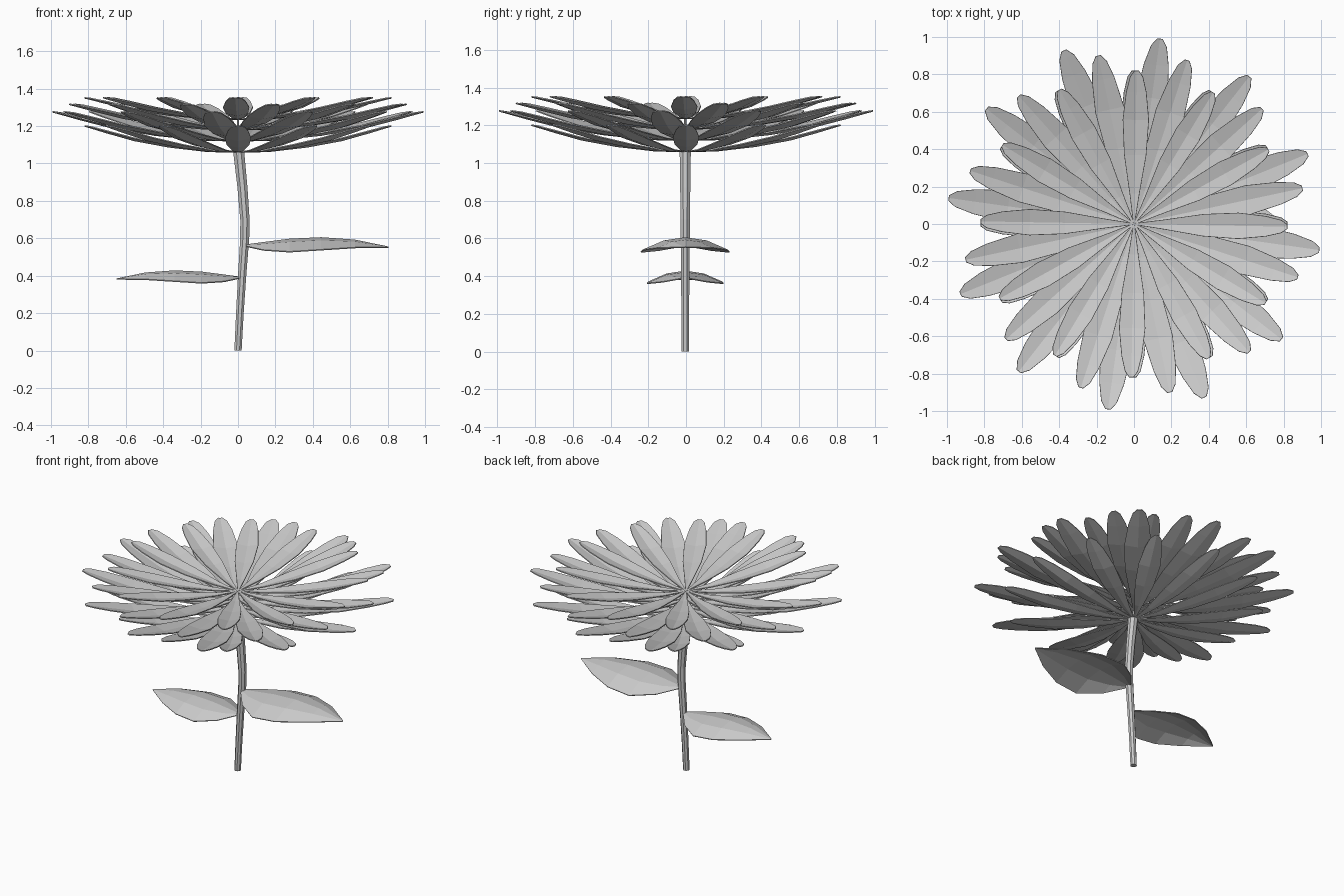
import bpy
import bmesh
import math
from mathutils import Matrix, Vector

cube = bpy.data.objects.get("Cube")
if cube:
    bpy.data.objects.remove(cube, do_unlink=True)

grey = bpy.data.materials.new("plain_grey")
grey.use_nodes = True
colour = (0.6, 0.6, 0.6, 1)
grey.diffuse_color = colour
grey.node_tree.nodes["Principled BSDF"].inputs["Base Color"].default_value = colour


def finish(name, bm, thickness=0):
    bmesh.ops.recalc_face_normals(bm, faces=bm.faces)
    mesh = bpy.data.meshes.new(name)
    bm.to_mesh(mesh)
    bm.free()
    mesh.materials.append(grey)
    obj = bpy.data.objects.new(name, mesh)
    bpy.context.collection.objects.link(obj)
    if thickness:
        mod = obj.modifiers.new("thickness", "SOLIDIFY")
        mod.thickness = thickness
        mod.offset = 0
    return obj


def blade(bm, stations, columns, bend, matrix):
    """Strip along +x from (position, half width, height); bend lifts its sides."""
    widest = max(s[1] for s in stations)
    rows = []
    for x, half, z in stations:
        row = []
        for i in range(columns):
            v = 2 * i / (columns - 1) - 1
            lift = bend * (half / widest) * v * v
            row.append(bm.verts.new(matrix @ Vector((x, v * half, z + lift))))
        rows.append(row)
    for a, b in zip(rows, rows[1:]):
        for i in range(columns - 1):
            bm.faces.new((a[i], b[i], b[i + 1], a[i + 1]))


# Petals: four stacked rings, each with twelve upturned petals
petal_shape = [(0, 0.004, 0), (0.2, 0.032, 0.03), (0.45, 0.072, 0.2),
               (0.68, 0.085, 0.45), (0.86, 0.066, 0.75),
               (0.96, 0.042, 0.93), (1, 0.014, 1)]
# name, reach, base height, rise, turn in degrees
rings = [("lower_petals", 0.82, 1.06, 0.14, 0),
         ("long_petals", 1.0, 1.12, 0.155, 22),
         ("middle_petals", 0.92, 1.18, 0.135, 12),
         ("upper_petals", 0.82, 1.235, 0.115, -1)]
for name, reach, base, rise, turn in rings:
    bm = bmesh.new()
    stations = [(t * reach, w * reach, h * rise) for t, w, h in petal_shape]
    for k in range(12):
        spin = Matrix.Rotation(math.radians(turn + 30 * k), 4, "Z")
        blade(bm, stations, 3, 0.014, Matrix.Translation((0, 0, base)) @ spin)
    finish(name, bm, 0.006)

# Leaves: arched, broad near the stem and pointed at the end
leaf_shape = [(0, 0.03, 0), (0.09, 0.14, 0.012), (0.23, 0.235, 0.03),
              (0.4, 0.225, 0.038), (0.58, 0.14, 0.025), (0.76, 0.004, -0.012)]
for name, x, z, size, turn in [("left_leaf", 0.045, 0.565, 1, 0),
                               ("right_leaf", 0.005, 0.393, 0.86, 180)]:
    bm = bmesh.new()
    place = (Matrix.Translation((x, -0.004, z))
             @ Matrix.Rotation(math.radians(turn), 4, "Z")
             @ Matrix.Scale(size, 4))
    blade(bm, leaf_shape, 5, -0.068, place)
    finish(name, bm, 0.006)

# Stem: bowed eight-sided tube with a thin core inside the bloom
stem_path = [(0, 0, 0.021), (0.01, 0.2, 0.022), (0.022, 0.4, 0.024),
             (0.036, 0.6, 0.026), (0.037, 0.7, 0.027), (0.024, 0.87, 0.029),
             (0.004, 1.06, 0.032), (0, 1.075, 0.008), (0, 1.235, 0.006)]
bm = bmesh.new()
loops = []
for x, z, radius in stem_path:
    angles = [math.tau * (i + 0.5) / 8 for i in range(8)]
    loops.append([bm.verts.new((x + radius * math.cos(a),
                                radius * math.sin(a) - 0.004, z)) for a in angles])
for a, b in zip(loops, loops[1:]):
    for i in range(8):
        j = (i + 1) % 8
        bm.faces.new((a[i], a[j], b[j], b[i]))
bm.faces.new(loops[0])
bm.faces.new(loops[-1])
finish("stem", bm)
